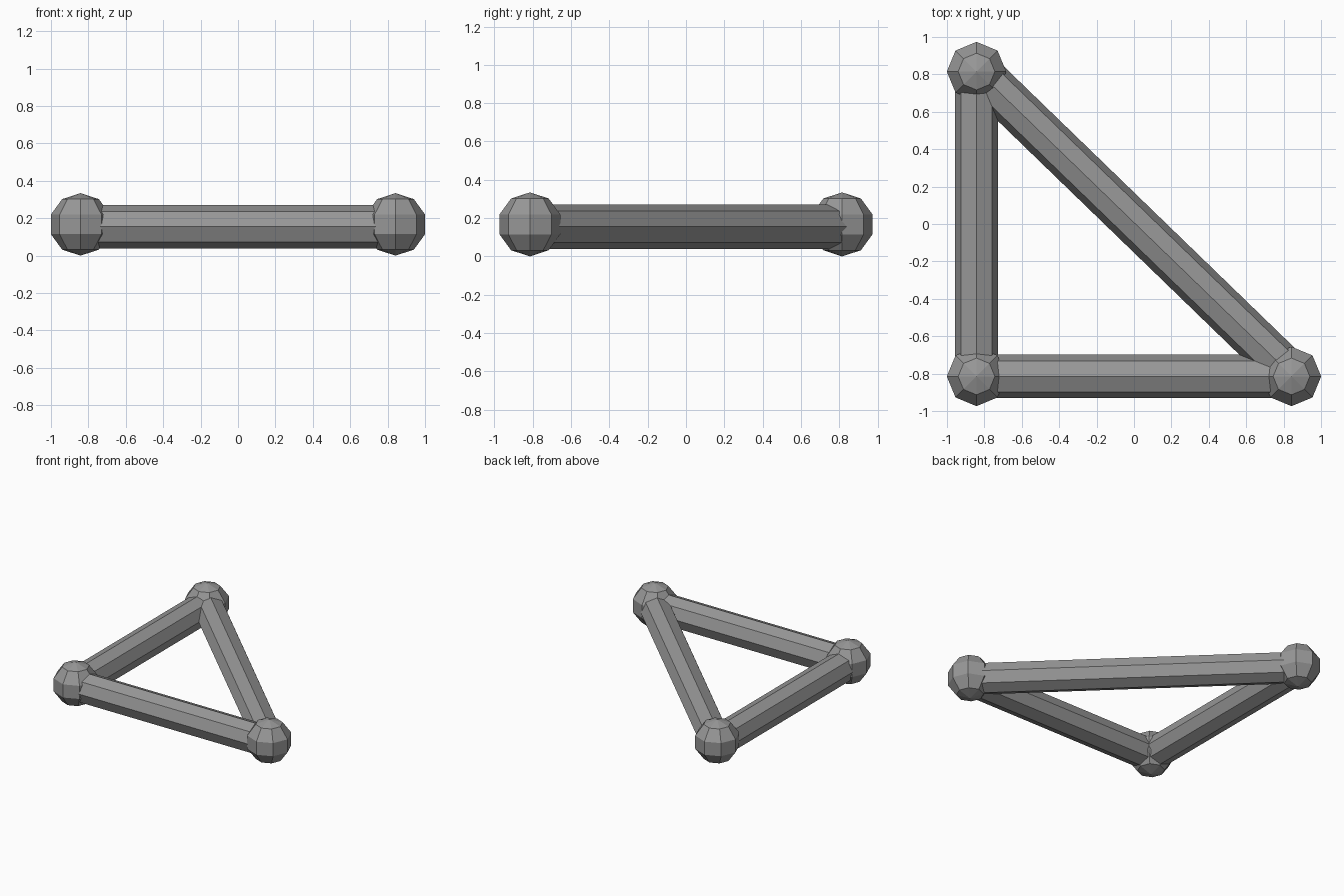
import bpy
from mathutils import Vector

cube = bpy.data.objects.get("Cube")
if cube:
    bpy.data.objects.remove(cube, do_unlink=True)

# Single grey finish
grey = bpy.data.materials.new("plain_grey")
grey.use_nodes = True
colour = (0.31, 0.31, 0.31, 1)
grey.diffuse_color = colour
grey.node_tree.nodes["Principled BSDF"].inputs["Base Color"].default_value = colour

BALL_RADIUS = 0.167
BAR_RADIUS = 0.116
BAR_Z = 0.155


def finish(name):
    obj = bpy.context.object
    obj.name = name
    obj.data.name = name
    obj.data.materials.append(grey)
    bpy.ops.object.shade_flat()


def add_ball(name, x, y):
    bpy.ops.mesh.primitive_uv_sphere_add(
        segments=8, ring_count=5, radius=BALL_RADIUS, location=(x, y, BALL_RADIUS))
    finish(name)


def add_bar(name, start, end, shift=0.0):
    a = Vector((*start, BAR_Z))
    b = Vector((*end, BAR_Z))
    axis = b - a
    middle = (a + b) / 2 + Vector((shift, shift, 0))
    bpy.ops.mesh.primitive_cylinder_add(
        vertices=8, radius=BAR_RADIUS, depth=axis.length, location=middle,
        rotation=axis.to_track_quat('Z', 'Y').to_euler())
    finish(name)


# Corner balls
corners = {
    "front_right": (-0.842, -0.815),
    "front_left": (0.842, -0.815),
    "back_right": (-0.842, 0.815),
}
for label, (x, y) in corners.items():
    add_ball(label + "_ball", x, y)

# Bars joining the corners into a right triangle
add_bar("front_bar", corners["front_right"], corners["front_left"])
add_bar("side_bar", corners["front_right"], corners["back_right"])
add_bar("diagonal_bar", corners["back_right"], corners["front_left"], 0.004)
